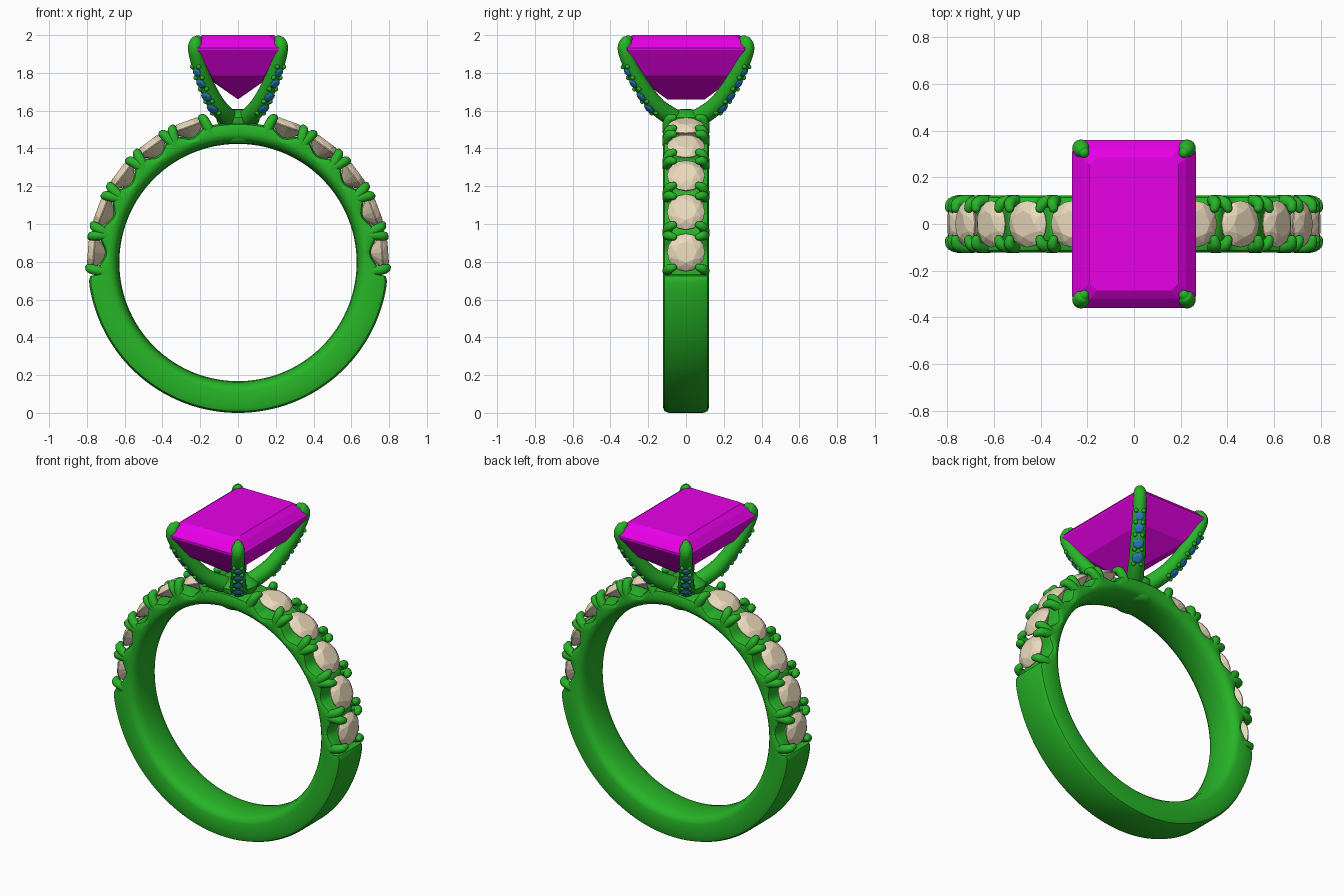
import bpy, bmesh
from math import sin, cos, pi, radians, exp
from mathutils import Vector, Matrix

if "Cube" in bpy.data.objects:
    bpy.data.objects.remove(bpy.data.objects["Cube"])

CZ = 0.796                      # height of the finger hole centre


def material(name, col):
    m = bpy.data.materials.new(name)
    m.diffuse_color = (*col, 1)
    m.use_nodes = True
    m.node_tree.nodes["Principled BSDF"].inputs["Base Color"].default_value = m.diffuse_color
    return m


METAL = material("green_metal", (0.02, 0.46, 0.02))
PINK = material("magenta_stone", (0.8, 0.0, 0.8))
CREAM = material("cream_stone", (0.82, 0.7, 0.5))
BLUE = material("blue_stone", (0.02, 0.22, 0.5))


def finish(bm, name, mat, smooth=True):
    bmesh.ops.recalc_face_normals(bm, faces=bm.faces[:])
    me = bpy.data.meshes.new(name)
    bm.to_mesh(me)
    bm.free()
    me.materials.append(mat)
    me.polygons.foreach_set("use_smooth", [smooth] * len(me.polygons))
    if smooth:
        me.set_sharp_from_angle(angle=radians(40))
    ob = bpy.data.objects.new(name, me)
    bpy.context.collection.objects.link(ob)
    return ob


def skin(bm, rings, closed=False):
    """Bridge a list of point rings; cap the ends unless closed."""
    vs = [[bm.verts.new(p) for p in r] for r in rings]
    n = len(vs[0])
    for i in range(len(vs) if closed else len(vs) - 1):
        a, b = vs[i], vs[(i + 1) % len(vs)]
        for j in range(n):
            k = (j + 1) % n
            bm.faces.new((a[j], a[k], b[k], b[j]))
    if not closed:
        bm.faces.new(vs[0])
        bm.faces.new(vs[-1])


def spline(pts, steps):
    """Catmull-Rom through tuples of any length."""
    P = [Vector(p) for p in pts]
    P = [2 * P[0] - P[1]] + P + [2 * P[-1] - P[-2]]
    out = []
    for i in range(1, len(P) - 2):
        a, b, c, d = P[i - 1:i + 3]
        for s in range(steps):
            t = s / steps
            out.append(0.5 * (2 * b + (c - a) * t + (2 * a - 5 * b + 4 * c - d) * t * t
                              + (3 * b - a - 3 * c + d) * t ** 3))
    return out + [P[-2]]


def tube(bm, path, ref, sides=12):
    """Round-ended tube along (x, y, z, radius) points."""
    rings = []
    for i, p in enumerate(path):
        t = (path[min(i + 1, len(path) - 1)] - path[max(i - 1, 0)]).xyz.normalized()
        u = (ref - t * ref.dot(t)).normalized()
        w = t.cross(u)
        ends = [(0, 1)]
        if i == len(path) - 1:
            ends = [(sin(a), cos(a)) for a in (0, .4, .8, 1.15, 1.45)]
        for h, k in ends:
            rings.append([p.xyz + t * p[3] * h + (u * cos(2 * pi * j / sides) + w * sin(2 * pi * j / sides)) * p[3] * k
                          for j in range(sides)])
    skin(bm, rings)


def hull(bm, pts):
    vs = [bm.verts.new(p) for p in pts]
    bmesh.ops.convex_hull(bm, input=vs)


def brilliant(bm, pos, normal, r):
    """Round faceted gem with its girdle at pos."""
    m = Matrix.Translation(pos) @ normal.to_track_quat('Z', 'Y').to_matrix().to_4x4()
    pts = [(0, 0, -0.75 * r)]
    for n, rad, h, off in ((8, .56, .32, 0), (8, .82, .19, .5), (16, 1, .02, 0), (16, 1, -.03, 0)):
        pts += [(r * rad * cos(2 * pi * (i + off) / n), r * rad * sin(2 * pi * (i + off) / n), r * h)
                for i in range(n)]
    hull(bm, [m @ Vector(p) for p in pts])


def polar(a, r, y):
    return Vector((r * cos(radians(a)), y, CZ + r * sin(radians(a))))


# band: plain full-height lower part, scalloped rail under the stones
STONES = [4 + 16.5 * k for k in range(5)]


def section(a, R):
    half = [(.628, 0), (.633, .06), (.643, .095), (.66, .115), (.68, .122), (R - .03, .122),
            (R - .009, .114), (R, .092), (R, 0)]
    loop = half + [(r, -y) for r, y in half[-2:0:-1]]
    return [polar(a, r, y) for r, y in loop]


bm = bmesh.new()
rings = []
N = 150
for i in range(N + 1):                        # upper half
    a = -4.8 + 189.6 * i / N
    s = a if a <= 90 else 180 - a
    R = .728 - .022 * cos(2 * pi * (s - 4) / 16.5) if s < 78 else .74
    rings.append(section(a, R))
for i in range(N + 1):                        # lower half
    a = 185.2 + 169.6 * i / N
    rings.append(section(a, .796 - .012 * (exp(-(a - 185.2)) + exp(-(354.8 - a)))))
skin(bm, rings, closed=True)
finish(bm, "band", METAL)

# shoulder stones and their four claws each
gems, claws = bmesh.new(), bmesh.new()
for side in (0, 1):
    for s in STONES:
        c = 180 - s if side else s
        brilliant(gems, polar(c, .765, 0), polar(c, 1, 0) - Vector((0, 0, CZ)), .1)
        tang = polar(c + 90, 1, 0) - Vector((0, 0, CZ))
        for da in (-1, 1):
            for sy in (-1, 1):
                pts = [(*polar(c + da * o, r, sy * y), w) for o, r, y, w in
                       ((8.2, .69, .092, .03), (7.2, .745, .098, .027),
                        (6.4, .782, .088, .025), (5.9, .79, .068, .02))]
                tube(claws, spline(pts, 3), tang)
finish(gems, "shoulder_stones", CREAM, smooth=False)
finish(claws, "shoulder_claws", METAL)

# collet joining the head to the band
bm = bmesh.new()
prof = [(.06, 1.424), (.09, 1.427), (.108, 1.44), (.115, 1.46), (.115, 1.51), (.106, 1.528), (.112, 1.545),
        (.115, 1.565), (.09, 1.59), (.05, 1.605), (.01, 1.61)]
skin(bm, [[(r * cos(2 * pi * j / 40), r * sin(2 * pi * j / 40), z) for j in range(40)] for r, z in prof])
finish(bm, "collet", METAL)

# four curved head prongs with small pave stones and beads
prongs, pave = bmesh.new(), bmesh.new()
ARM = [(.04, .05, 1.55, .05), (.105, .15, 1.62, .047), (.155, .22, 1.71, .043),
       (.2, .285, 1.82, .039), (.226, .323, 1.92, .038), (.222, .316, 1.962, .034), (.214, .305, 1.977, .022)]
for sx in (-1, 1):
    for sy in (-1, 1):
        path = spline([(sx * x, sy * y, z, r) for x, y, z, r in ARM], 8)
        across = Vector((-sy * .82, sx * .57, 0)).normalized()
        tube(prongs, path, across, 20)

        def outer(i, lift):
            t = (path[i + 1] - path[i - 1]).xyz.normalized()
            n = across.cross(t).normalized()
            if n.x * sx < 0:
                n = -n
            return path[i].xyz + n * (path[i][3] + lift), n

        for i, r in ((10, .033), (15, .031), (20, .028), (24, .025)):
            p, n = outer(i, -.003)
            brilliant(pave, p, n, r)
        for i in (8, 13, 18, 22, 26):
            p, n = outer(i, -.006)
            for d in (-1, 1):
                bmesh.ops.create_icosphere(prongs, subdivisions=2, radius=.013,
                                           matrix=Matrix.Translation(p + across * d * .021))
finish(prongs, "head_prongs", METAL)
finish(pave, "prong_pave_stones", BLUE, smooth=False)

# step-cut centre stone: cut-corner rectangles stacked in layers
bm = bmesh.new()
pts = [(0, .1, 1.66), (0, -.1, 1.66)]
for x, y, z, c in ((.19, .285, 2.0, .03), (.222, .318, 1.977, .037), (.265, .36, 1.932, .05),
                   (.265, .36, 1.92, .05), (.18, .27, 1.785, .04)):
    for sx in (-1, 1):
        for sy in (-1, 1):
            pts += [(sx * (x - c), sy * y, z), (sx * x, sy * (y - c), z)]
hull(bm, pts)
bmesh.ops.dissolve_limit(bm, angle_limit=radians(1), verts=bm.verts[:], edges=bm.edges[:])
finish(bm, "centre_stone", PINK, smooth=False)
